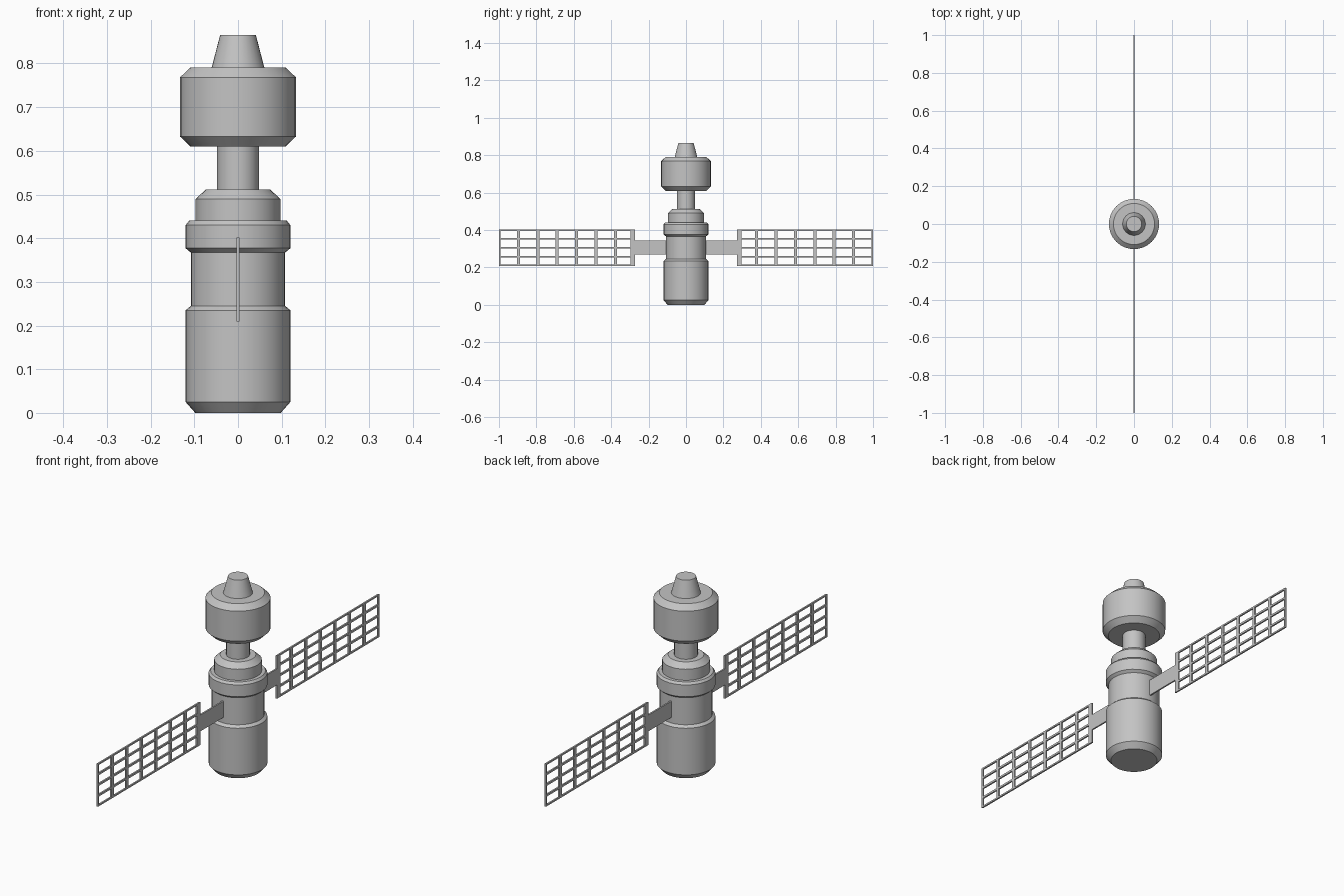
import bpy, bmesh, math

if "Cube" in bpy.data.objects:
    bpy.data.objects.remove(bpy.data.objects["Cube"], do_unlink=True)

grey = bpy.data.materials.new("hull_grey")
grey.use_nodes = True
colour = (0.55, 0.55, 0.55, 1)
grey.diffuse_color = colour
grey.node_tree.nodes["Principled BSDF"].inputs["Base Color"].default_value = colour


def finish(bm, name):
    bmesh.ops.recalc_face_normals(bm, faces=bm.faces)
    mesh = bpy.data.meshes.new(name)
    bm.to_mesh(mesh)
    bm.free()
    mesh.materials.append(grey)
    obj = bpy.data.objects.new(name, mesh)
    bpy.context.collection.objects.link(obj)
    return obj


def lathe(name, profile, sides=32):
    """Spin (radius, z) points about z and cap both ends."""
    bm = bmesh.new()
    rings = []
    for r, z in profile:
        angles = [math.tau * i / sides for i in range(sides)]
        rings.append([bm.verts.new((r * math.cos(a), r * math.sin(a), z)) for a in angles])
    for low, high in zip(rings, rings[1:]):
        for i in range(sides):
            j = (i + 1) % sides
            bm.faces.new((low[i], low[j], high[j], high[i]))
    bm.faces.new(rings[0])
    bm.faces.new(rings[-1])
    obj = finish(bm, name)
    bpy.ops.object.select_all(action="DESELECT")
    obj.select_set(True)
    bpy.context.view_layer.objects.active = obj
    bpy.ops.object.shade_smooth_by_angle(angle=math.radians(25))


def bars(start, end, cells, width, first, last):
    """Edges of alternating bars and gaps, starting and ending with a bar."""
    pitch = (end - start) / cells
    edges = [start, start + first]
    for i in range(1, cells):
        c = start + i * pitch
        edges += [c - width / 2, c + width / 2]
    return edges + [end - last, end]


def lattice(name, side, thickness=0.007):
    """Flat frame in the yz plane with open cells."""
    ys = bars(0.273, 1.0, 7, 0.016, 0.023, 0.008)
    zs = bars(0.209, 0.402, 4, 0.009, 0.007, 0.007)
    bm = bmesh.new()
    grid = [[bm.verts.new((0, side * y, z)) for z in zs] for y in ys]
    for i in range(len(ys) - 1):
        for j in range(len(zs) - 1):
            if i % 2 and j % 2:
                continue
            bm.faces.new((grid[i][j], grid[i + 1][j], grid[i + 1][j + 1], grid[i][j + 1]))
    obj = finish(bm, name)
    solid = obj.modifiers.new("thickness", "SOLIDIFY")
    solid.thickness = thickness
    solid.offset = 0


def boom(name, side):
    bm = bmesh.new()
    bmesh.ops.create_cube(bm, size=1)
    bmesh.ops.scale(bm, vec=(0.007, 0.195, 0.073), verts=bm.verts)
    bmesh.ops.translate(bm, vec=(0, side * 0.1765, 0.307), verts=bm.verts)
    finish(bm, name)


# Main hull, from the base up to the stepped shoulder
lathe("service_module", [(0.098, 0), (0.12, 0.025), (0.12, 0.235), (0.108, 0.245),
                         (0.108, 0.367), (0.12, 0.377), (0.12, 0.43), (0.112, 0.44),
                         (0.097, 0.44), (0.097, 0.49), (0.073, 0.512)])
# Neck, upper drum and docking cone
lathe("neck", [(0.048, 0.505), (0.048, 0.615)])
lathe("upper_module", [(0.109, 0.61), (0.133, 0.633), (0.133, 0.768), (0.109, 0.791)])
lathe("docking_cone", [(0.061, 0.788), (0.041, 0.865)])

# Solar wings at front and back
for label, side in (("front", -1), ("back", 1)):
    lattice(label + "_solar_panel", side)
    boom(label + "_panel_boom", side)
